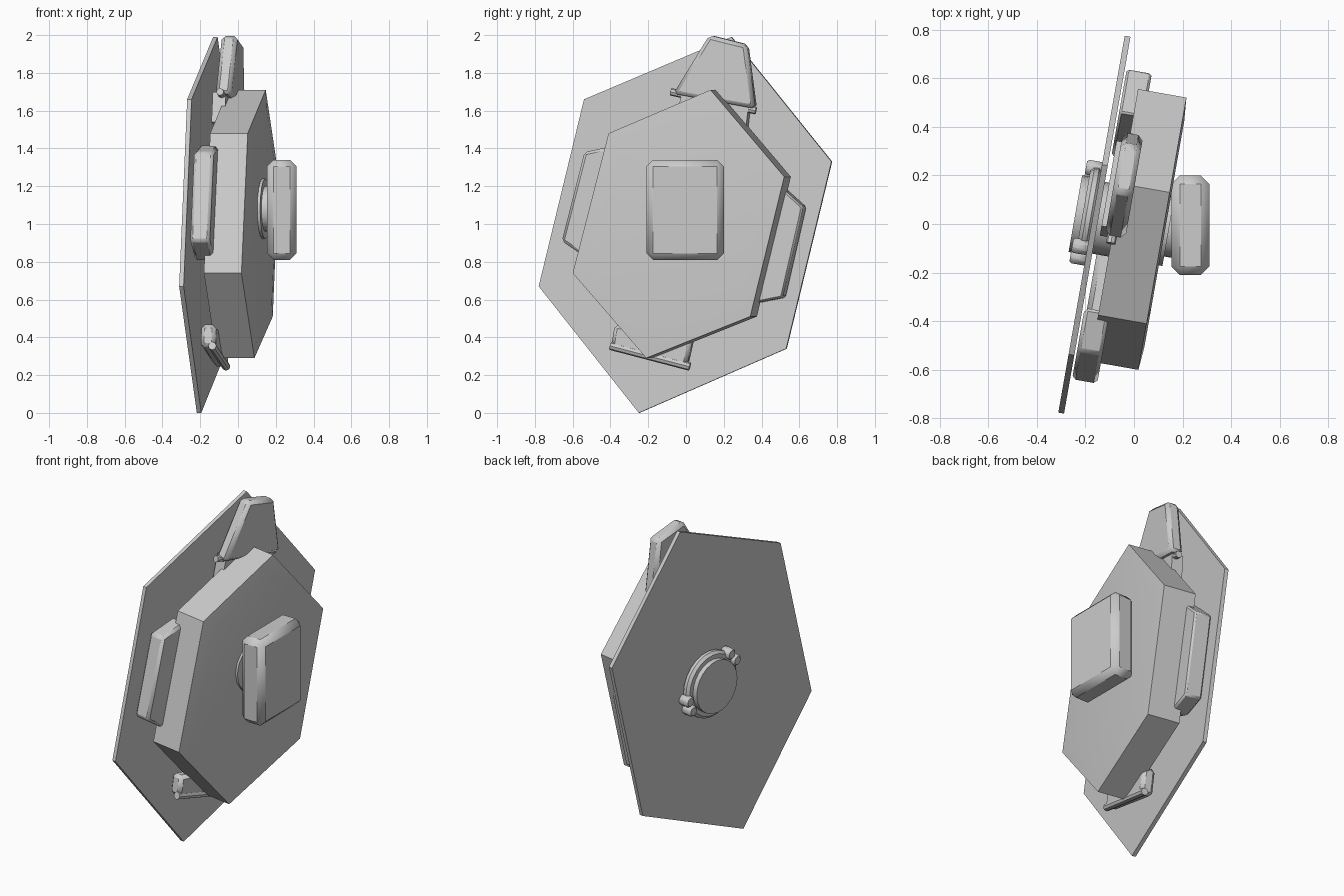
import bpy, bmesh, math
from mathutils import Matrix, Vector

cube = bpy.data.objects.get("Cube")
if cube:
    bpy.data.objects.remove(cube, do_unlink=True)

grey = bpy.data.materials.new("plain_grey")
grey.use_nodes = True
GREY = (0.6, 0.6, 0.6, 1)
grey.diffuse_color = GREY
grey.node_tree.nodes["Principled BSDF"].inputs["Base Color"].default_value = GREY

# The stacked layers share one frame turned ten degrees about the vertical
S, C = math.sin(math.radians(10)), math.cos(math.radians(10))
FRAME = Matrix(((S, 0, C, 0), (C, 0, -S, 0), (0, 1, 0, 0), (0, 0, 0, 1)))


def finish(name, bm, bevel=0, segments=1):
    bmesh.ops.recalc_face_normals(bm, faces=bm.faces)
    mesh = bpy.data.meshes.new(name)
    bm.to_mesh(mesh)
    bm.free()
    mesh.materials.append(grey)
    ob = bpy.data.objects.new(name, mesh)
    bpy.context.collection.objects.link(ob)
    if bevel:
        mod = ob.modifiers.new("edge_bevel", "BEVEL")
        mod.width, mod.segments = bevel, segments
        mod.limit_method = "ANGLE"
    return ob


def slab(name, points, back, front, bevel=0, crown=0):
    """Prism from a side outline, with an optional slightly crowned front."""
    bm = bmesh.new()
    flat = [((y + front * S) / C, z) for y, z in points]
    base = bm.faces.new([bm.verts.new(FRAME @ Vector((u, v, back))) for u, v in flat])
    out = bmesh.ops.extrude_face_region(bm, geom=[base])["geom"]
    shift = FRAME.to_3x3() @ Vector((0, 0, front - back))
    bmesh.ops.translate(bm, vec=shift, verts=[g for g in out if isinstance(g, bmesh.types.BMVert)])
    if crown:
        top = [g for g in out if isinstance(g, bmesh.types.BMFace)]
        bmesh.ops.recalc_face_normals(bm, faces=bm.faces)
        bmesh.ops.inset_region(bm, faces=top, thickness=0.1, depth=crown)
    return finish(name, bm, bevel)


def disc(name, centre, radius, back, front, sides=24, bevel=0):
    bm = bmesh.new()
    place = FRAME @ Matrix.Translation((centre[0], centre[1], (back + front) / 2))
    bmesh.ops.create_cone(bm, cap_ends=True, segments=sides, radius1=radius,
                          radius2=radius, depth=front - back, matrix=place)
    return finish(name, bm, bevel)


def bar(name, a, b, depth, radius):
    """Round rod between two side-view points."""
    p, q = [FRAME @ Vector(((y + depth * S) / C, z, depth)) for y, z in (a, b)]
    axis = q - p
    bm = bmesh.new()
    place = Matrix.Translation((p + q) / 2) @ axis.to_track_quat("Z", "Y").to_matrix().to_4x4()
    bmesh.ops.create_cone(bm, cap_ends=True, segments=8, radius1=radius,
                          radius2=radius, depth=axis.length, matrix=place)
    return finish(name, bm)


# Hexagonal layers
slab("back_plate", [(-.54, 1.66), (.24, 1.99), (.77, 1.33), (.53, .34), (-.25, 0), (-.78, .67)],
     -.172, -.148)
slab("main_body", [(-.41, 1.48), (.13, 1.71), (.52, 1.25), (.34, .51), (-.21, .29), (-.6, .74)],
     -.08, .122, crown=.008)

# Side flaps tucked between the layers
slab("front_flap", [(-.54, 1.38), (-.36, 1.42), (-.5, .8), (-.66, .91)], -.14, -.035, .015)
slab("rear_flap", [(.44, 1.25), (.51, 1.19), (.62, 1.09), (.51, .61), (.36, .58), (.26, .62)],
     -.14, -.035, .01)

# Upper fin with its neck and lip
slab("upper_fin", [(-.07, 1.69), (.12, 2.0), (.32, 1.95), (.365, 1.61)], -.11, -.025, .02)
slab("upper_neck", [(-.02, 1.7), (.33, 1.62), (.31, 1.45), (-.06, 1.54)], -.13, -.06)
bar("upper_lip", (-.08, 1.7), (.37, 1.6), -.08, .02)

# Lower fin with its lip
slab("lower_fin", [(-.38, .47), (-.4, .35), (0, .24), (.035, .4)], -.13, -.05, .02)
bar("lower_lip", (-.4, .355), (.02, .245), -.065, .022)

# Rear hub: collar, cap and two clips
HUB = (0, .99)
disc("hub_core", HUB, .15, -.16, -.07)
disc("hub_collar", HUB, .2, -.215, -.165, bevel=.015)
disc("hub_cap", HUB, .16, -.245, -.2)
for number, angle in enumerate((140, 340)):
    a = math.radians(angle)
    for side in (-1, 1):
        t = a + side * .17
        disc(f"hub_clip_{number}_{'a' if side < 0 else 'b'}",
             (HUB[0] + .2 * math.cos(t), HUB[1] + .2 * math.sin(t)), .035, -.235, -.165, 8, .01)

# Front stud carrying the rounded box
disc("stud", (.01, 1.08), .12, .1, .2)
disc("stud_collar", (.01, 1.08), .16, .12, .145, 16)

bm = bmesh.new()
bmesh.ops.create_cube(bm, size=1, matrix=Matrix.Translation((.232, -.005, 1.075))
                      @ Matrix.Diagonal((.156, .41, .53, 1)))
finish("front_box", bm, .035)

# Smooth the round parts while keeping hard edges crisp
bpy.ops.object.select_all(action="DESELECT")
for ob in bpy.context.collection.objects:
    if ob.type == "MESH" and ob.data.materials and ob.data.materials[0] == grey:
        ob.select_set(True)
        bpy.context.view_layer.objects.active = ob
bpy.ops.object.shade_smooth_by_angle(angle=math.radians(30))
